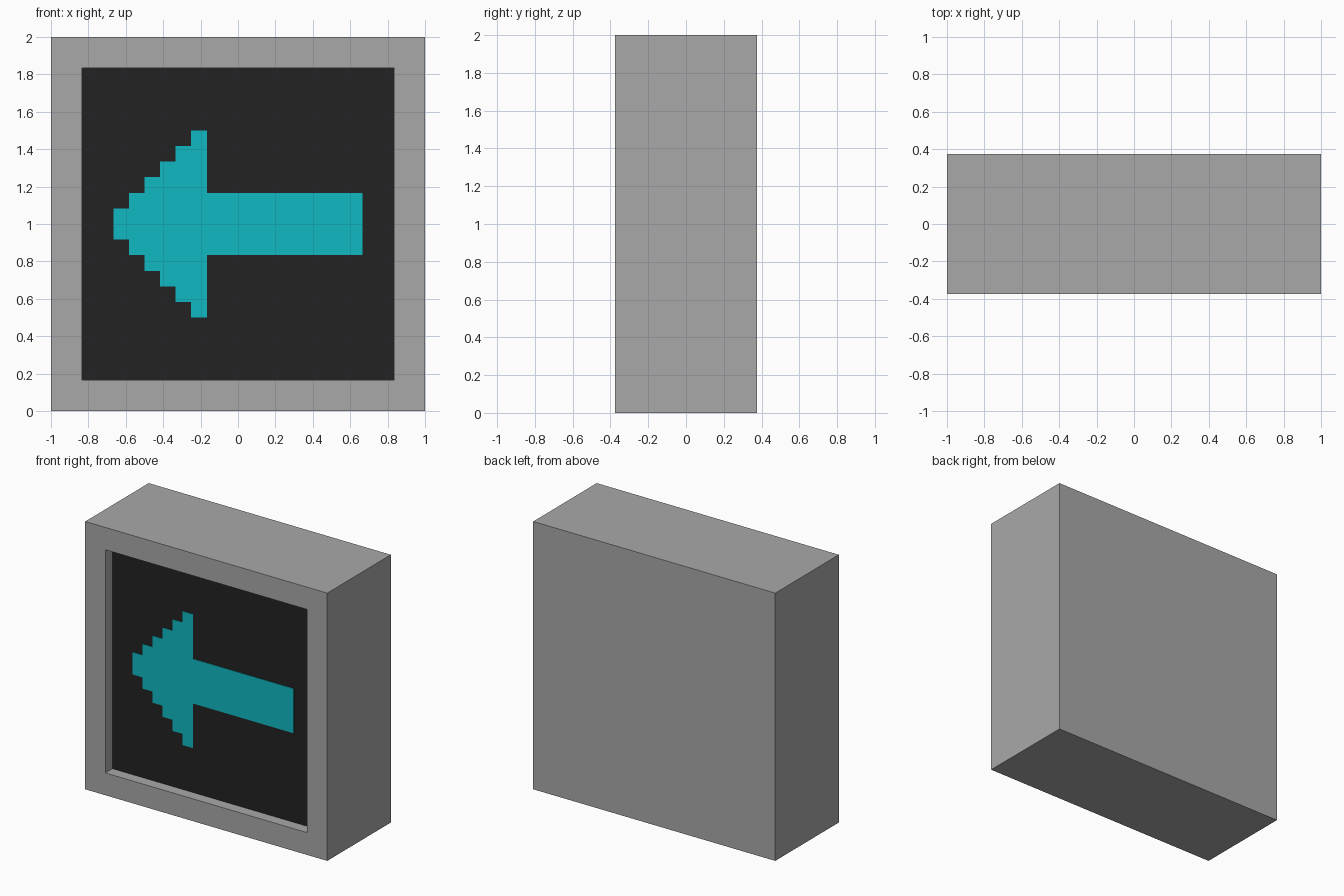
import bpy, bmesh
from mathutils import Vector

if "Cube" in bpy.data.objects:
    bpy.data.objects.remove(bpy.data.objects["Cube"], do_unlink=True)

P = 1 / 12            # grid unit of the design
DEPTH = 0.75          # casing depth
FRAME = 2 * P         # frame width
RECESS = P            # depth of the display recess


def material(name, color):
    m = bpy.data.materials.new(name)
    m.use_nodes = True
    m.diffuse_color = (*color, 1)
    bsdf = next(n for n in m.node_tree.nodes if n.type == "BSDF_PRINCIPLED")
    bsdf.inputs["Base Color"].default_value = (*color, 1)
    return m


def add_object(name, bm, mats):
    bmesh.ops.recalc_face_normals(bm, faces=bm.faces)
    mesh = bpy.data.meshes.new(name)
    bm.to_mesh(mesh)
    bm.free()
    for m in mats:
        mesh.materials.append(m)
    obj = bpy.data.objects.new(name, mesh)
    bpy.context.collection.objects.link(obj)
    return obj


grey = material("casing grey", (0.397, 0.397, 0.397))
black = material("display black", (0.016, 0.016, 0.016))
cyan = material("arrow cyan", (0.005, 0.485, 0.539))

# Casing: a box whose front face is inset and pushed back to form the display
bm = bmesh.new()
bmesh.ops.create_cube(bm, size=1)
bmesh.ops.scale(bm, vec=(2, DEPTH, 2), verts=bm.verts)
bmesh.ops.translate(bm, vec=(0, 0, 1), verts=bm.verts)
bm.normal_update()
front = min(bm.faces, key=lambda f: f.calc_center_median().y)
bmesh.ops.inset_individual(bm, faces=[front], thickness=FRAME, use_even_offset=True)
display = bmesh.ops.extrude_discrete_faces(bm, faces=[front])["faces"][0]
bmesh.ops.translate(bm, vec=(0, RECESS, 0), verts=display.verts)
display.material_index = 1
add_object("casing", bm, [grey, black])

# Arrow: stepped head pointing to the right side, with a straight shaft
upper = []
for i in range(6):
    upper += [(i - 8, i + 1), (i - 7, i + 1)]
upper += [(-2, 2), (8, 2)]
outline = upper + [(x, -z) for x, z in reversed(upper)]

bm = bmesh.new()
panel_y = -DEPTH / 2 + RECESS
verts = [bm.verts.new((x * P, panel_y - 0.004, 1 + z * P)) for x, z in outline]
face = bm.faces.new(verts)
side = bmesh.ops.extrude_face_region(bm, geom=[face], use_keep_orig=True)["geom"]
bmesh.ops.translate(bm, vec=Vector((0, 0.004, 0)),
                    verts=[g for g in side if isinstance(g, bmesh.types.BMVert)])
add_object("arrow", bm, [cyan])
